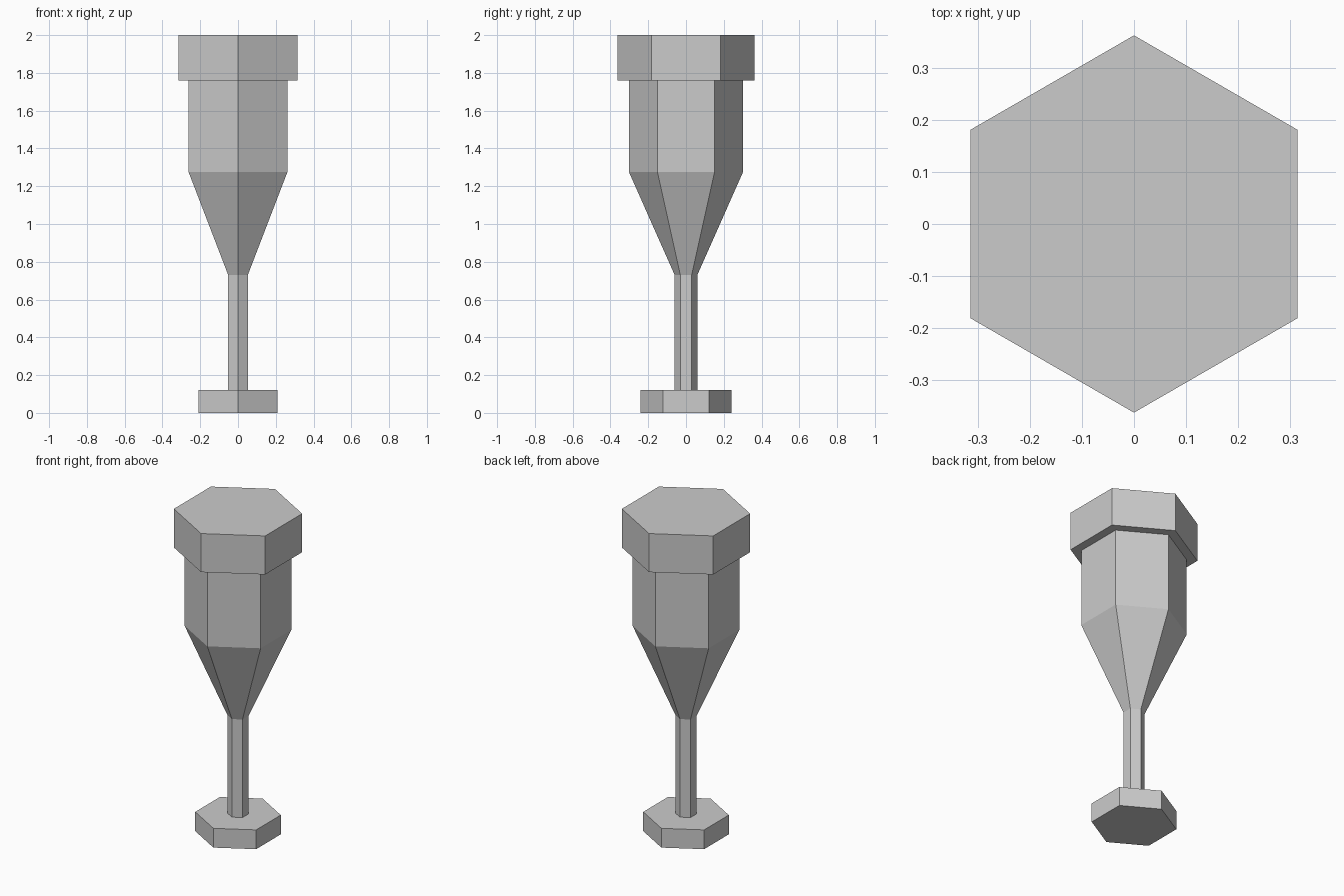
import bpy
import math

cube = bpy.data.objects.get("Cube")
if cube:
    bpy.data.objects.remove(cube, do_unlink=True)

SIDES = 6
GREY = (0.6, 0.6, 0.6, 1.0)

grey = bpy.data.materials.new("plain grey")
grey.use_nodes = True
grey.diffuse_color = GREY
grey.node_tree.nodes["Principled BSDF"].inputs["Base Color"].default_value = GREY


def hex_part(name, bottom, top, r_bottom, r_top):
    """Flat-shaded six-sided prism or taper with corners on the y axis."""
    bpy.ops.mesh.primitive_cone_add(
        vertices=SIDES, radius1=r_bottom, radius2=r_top,
        depth=top - bottom, location=(0, 0, (bottom + top) / 2))
    part = bpy.context.object
    part.name = name
    part.data.materials.append(grey)
    # Put a corner exactly on +y whatever the primitive's start angle
    corner = part.data.vertices[0].co
    part.rotation_euler.z = math.pi / 2 - math.atan2(corner.y, corner.x)
    return part


# Foot, slim stem, tapered shoulder, body and wide cap
hex_part("foot", 0.0, 0.12, 0.242, 0.242)
hex_part("stem", 0.12, 0.73, 0.06, 0.06)
hex_part("tapered_shoulder", 0.73, 1.275, 0.06, 0.302)
hex_part("body", 1.275, 1.76, 0.302, 0.302)
hex_part("cap", 1.76, 2.0, 0.363, 0.363)
